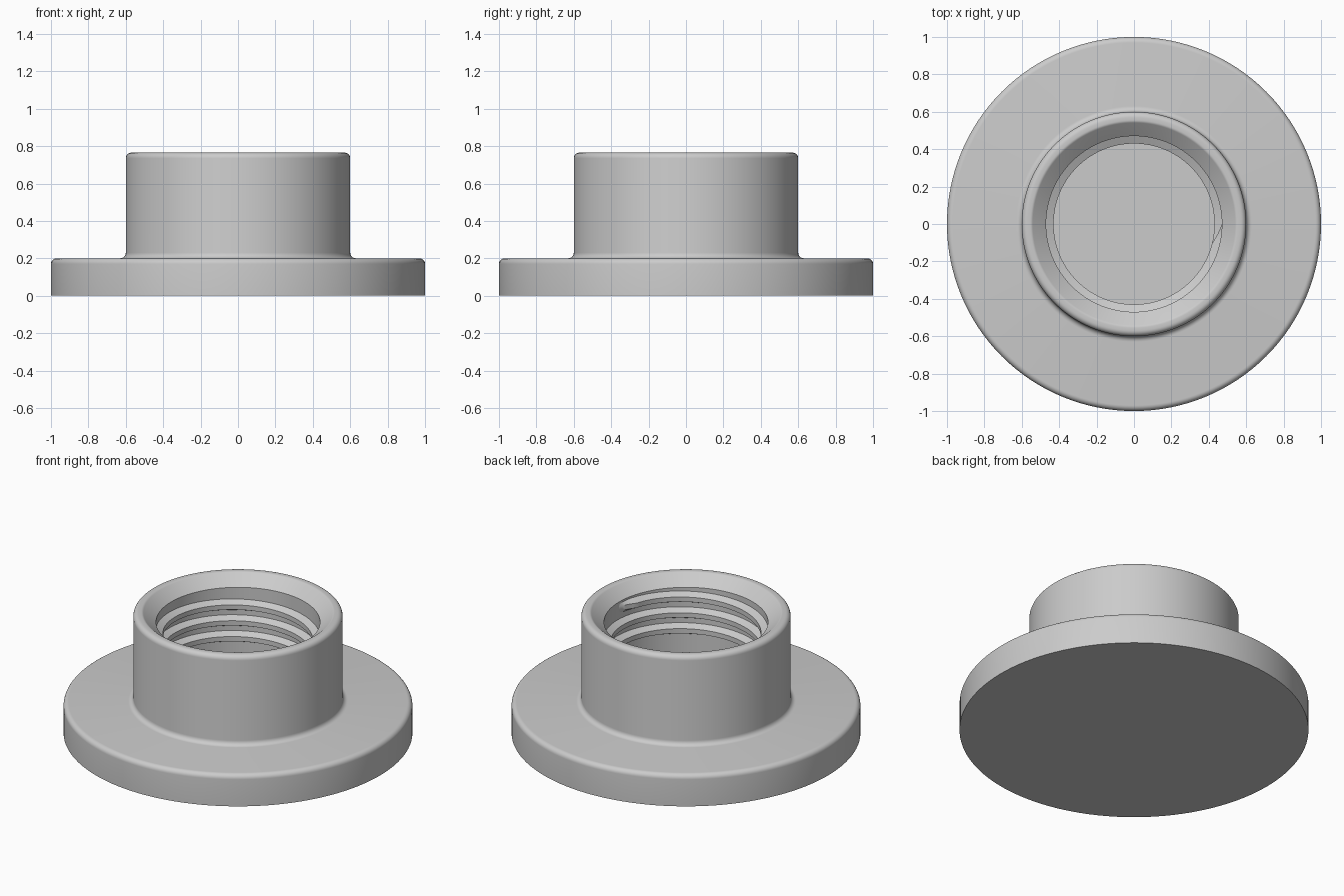
import bpy, bmesh, math

cube = bpy.data.objects.get("Cube")
if cube:
    bpy.data.objects.remove(cube, do_unlink=True)

SEGMENTS = 128
HOLE, CREST, FLOOR = 0.47, 0.43, 0.2

grey = bpy.data.materials.new("plain grey")
grey.use_nodes = True
colour = (0.6, 0.6, 0.6, 1)
grey.diffuse_color = colour
grey.node_tree.nodes["Principled BSDF"].inputs["Base Color"].default_value = colour


def finish(name, bm, angle):
    """Turn a bmesh into a smooth-shaded grey object."""
    bmesh.ops.recalc_face_normals(bm, faces=bm.faces)
    mesh = bpy.data.meshes.new(name)
    bm.to_mesh(mesh)
    bm.free()
    mesh.materials.append(grey)
    obj = bpy.data.objects.new(name, mesh)
    bpy.context.collection.objects.link(obj)
    bpy.ops.object.select_all(action='DESELECT')
    obj.select_set(True)
    bpy.context.view_layer.objects.active = obj
    bpy.ops.object.shade_smooth_by_angle(angle=math.radians(angle))
    return obj


def arc(r, z, radius, start, end, steps=6):
    """Points on a rounded corner in the radius-height plane."""
    angles = [math.radians(start + (end - start) * i / steps) for i in range(steps + 1)]
    return [(r + radius * math.cos(a), z + radius * math.sin(a)) for a in angles]


# Flanged body: one lathed profile from the underside to the hole floor
profile = [(0, 0), (1, 0)]
profile += arc(0.97, 0.17, 0.03, 0, 90)        # flange edge
profile += arc(0.63, 0.23, 0.03, 270, 180)     # fillet under the hub
profile += arc(0.57, 0.735, 0.03, 0, 90)       # hub outer rim
profile += arc(0.555, 0.745, 0.02, 90, 135, 3) # soft inner rim
profile += [(HOLE, 0.70), (HOLE, FLOOR), (0, FLOOR)]

bm = bmesh.new()
verts = [bm.verts.new((r, 0, z)) for r, z in profile]
edges = [bm.edges.new(pair) for pair in zip(verts, verts[1:])]
bmesh.ops.spin(bm, geom=verts + edges, axis=(0, 0, 1), cent=(0, 0, 0),
               angle=math.tau, steps=SEGMENTS, use_duplicate=False)
bmesh.ops.remove_doubles(bm, verts=bm.verts, dist=0.0001)
finish("flanged_body", bm, 35)

# Internal thread: a trapezoid ridge swept down a helix, tapered at both ends
TURNS, PITCH, TOP = 3, 0.1, 0.657
TAPER = math.radians(14)
bm = bmesh.new()
rings = []
steps = TURNS * SEGMENTS
for i in range(steps + 1):
    a = math.tau * TURNS * i / steps
    z = TOP - PITCH * a / math.tau
    grow = min(1, a / TAPER, (math.tau * TURNS - a) / TAPER)
    crest = HOLE - (HOLE - CREST) * grow
    section = [(HOLE + 0.005, 0.037), (crest, 0.015), (crest, -0.015), (HOLE + 0.005, -0.037)]
    rings.append([bm.verts.new((r * math.cos(-a), r * math.sin(-a), z + dz))
                  for r, dz in section])
for upper, lower in zip(rings, rings[1:]):
    for j in range(4):
        k = (j + 1) % 4
        bm.faces.new((upper[j], upper[k], lower[k], lower[j]))
bm.faces.new(rings[0])
bm.faces.new(rings[-1])
finish("internal_thread", bm, 25)
